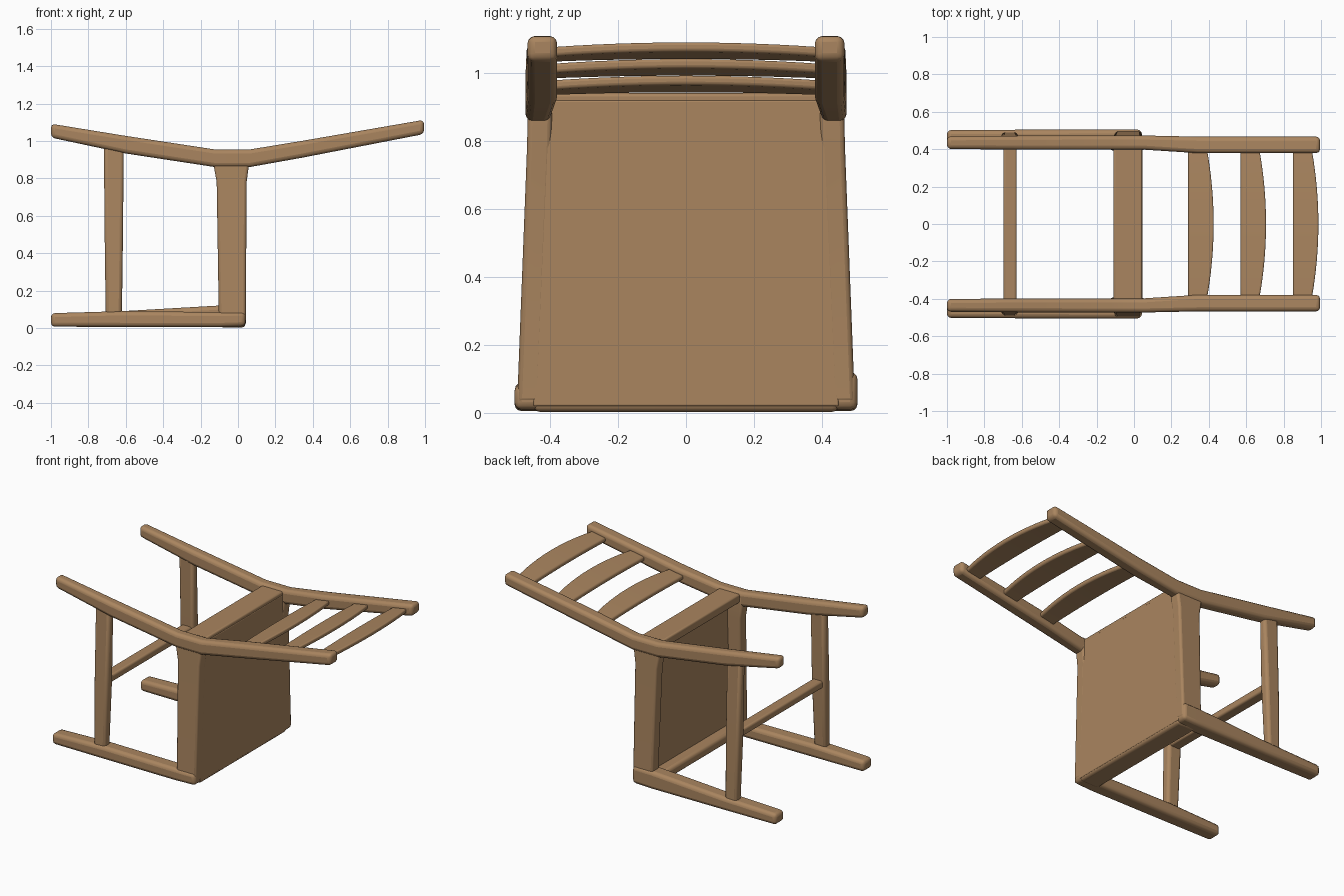
import bpy, bmesh

cube = bpy.data.objects.get("Cube")
if cube:
    bpy.data.objects.remove(cube, do_unlink=True)

wood = bpy.data.materials.new("warm_wood")
wood.use_nodes = True
COLOUR = (0.40, 0.235, 0.115, 1)
wood.diffuse_color = COLOUR
wood.node_tree.nodes["Principled BSDF"].inputs["Base Color"].default_value = COLOUR


def bar(name, axis, sections, bevel=0.015, slope=0):
    """Loft rectangles along an axis: each section is (centre, half_a, half_b)."""
    a, b = [i for i in range(3) if i != axis]
    bm = bmesh.new()
    rings = []
    for centre, half_a, half_b in sections:
        ring = []
        for sa, sb in ((-1, -1), (1, -1), (1, 1), (-1, 1)):
            p = list(centre)
            p[a] += sa * half_a
            p[b] += sb * half_b
            p[2] += slope * (p[0] - sections[0][0][0])
            ring.append(bm.verts.new(p))
        rings.append(ring)
    bm.faces.new(rings[0])
    bm.faces.new(rings[-1])
    for r, s in zip(rings, rings[1:]):
        for i in range(4):
            j = (i + 1) % 4
            bm.faces.new((r[i], r[j], s[j], s[i]))
    bmesh.ops.recalc_face_normals(bm, faces=bm.faces)
    mesh = bpy.data.meshes.new(name)
    bm.to_mesh(mesh)
    bm.free()
    mesh.materials.append(wood)
    obj = bpy.data.objects.new(name, mesh)
    bpy.context.collection.objects.link(obj)
    mod = obj.modifiers.new("Rounded edges", "BEVEL")
    mod.width = bevel
    mod.segments = 3
    mod.limit_method = "ANGLE"
    mod.angle_limit = 0.6
    bpy.ops.object.select_all(action="DESELECT")
    obj.select_set(True)
    bpy.context.view_layer.objects.active = obj
    bpy.ops.object.shade_smooth_by_angle()
    return obj


for side, s in (("left", 1), ("right", -1)):
    # Back leg running on into the back post, bent at the seat
    bar("back_post_" + side, 0, [
        ((-1, s * 0.435, 1.055), 0.034, 0.037),
        ((-0.6, s * 0.435, 0.98), 0.037, 0.047),
        ((-0.12, s * 0.435, 0.907), 0.038, 0.047),
        ((0.06, s * 0.435, 0.907), 0.038, 0.047),
        ((0.34, s * 0.423, 0.955), 0.044, 0.045),
        ((0.995, s * 0.423, 1.075), 0.044, 0.038)], 0.022)
    # Front leg
    top = 0.12 if s > 0 else 0.085
    bar("front_leg_" + side, 0, [
        ((-1, s * 0.455, 0.043), 0.047, 0.036),
        ((-0.62, s * 0.455, 0.048), 0.049, 0.042),
        ((-0.1, s * 0.455, (top + 0.005) / 2), 0.05, (top - 0.005) / 2),
        ((0.04, s * 0.455, (top + 0.01) / 2), 0.05, (top - 0.01) / 2)], 0.022)
    # Side rail, flaring where it meets the back leg
    bar("side_rail_" + side, 2, [
        ((-0.03, s * 0.462, 0.03), 0.072, 0.035),
        ((-0.034, s * 0.432, 0.78), 0.08, 0.036),
        ((-0.036, s * 0.430, 0.87), 0.094, 0.036),
        ((-0.036, s * 0.430, 0.93), 0.09, 0.034)], 0.014)
    # Side stretcher
    bar("side_stretcher_" + side, 2, [
        ((-0.664, s * 0.462, 0.05), 0.043, 0.028),
        ((-0.664, s * 0.445, 0.5), 0.049, 0.032),
        ((-0.664, s * 0.432, 0.97), 0.053, 0.026)], 0.018)

# Stretcher joining the two sides
bar("cross_stretcher", 1, [
    ((-0.663, y, 0.5), 0.036, 0.024) for y in (-0.445, 0.445)], 0.012)

# Seat panel, narrower at the back
bar("seat_panel", 2, [
    ((0.008, 0, 0.02), 0.034, 0.45),
    ((0.012, 0, 0.92), 0.034, 0.41)], 0.005)

# Front and rear seat rails
bar("front_rail", 1, [
    ((-0.03, y, 0.035), 0.07, 0.032) for y in (-0.45, 0.45)], 0.02)
bar("rear_rail", 1, [
    ((-0.033, y, 0.913), 0.077, 0.028) for y in (-0.42, 0.42)], 0.01)

# Back slats with a straight lower edge and an arched, gently bowed top
STEPS = 12
for name, low in (("lower", 0.29), ("middle", 0.57), ("top", 0.85)):
    rows = []
    for i in range(STEPS + 1):
        t = 2 * i / STEPS - 1
        arch = 1 - t * t
        half = 0.05 + 0.018 * arch
        centre_x = low + half
        z = 0.908 + 0.175 * (low - 0.01) + 0.008 * arch
        rows.append(((centre_x, t * 0.40, z), half, 0.014))
    bar(name + "_back_slat", 1, rows, 0.009, 0.175)
